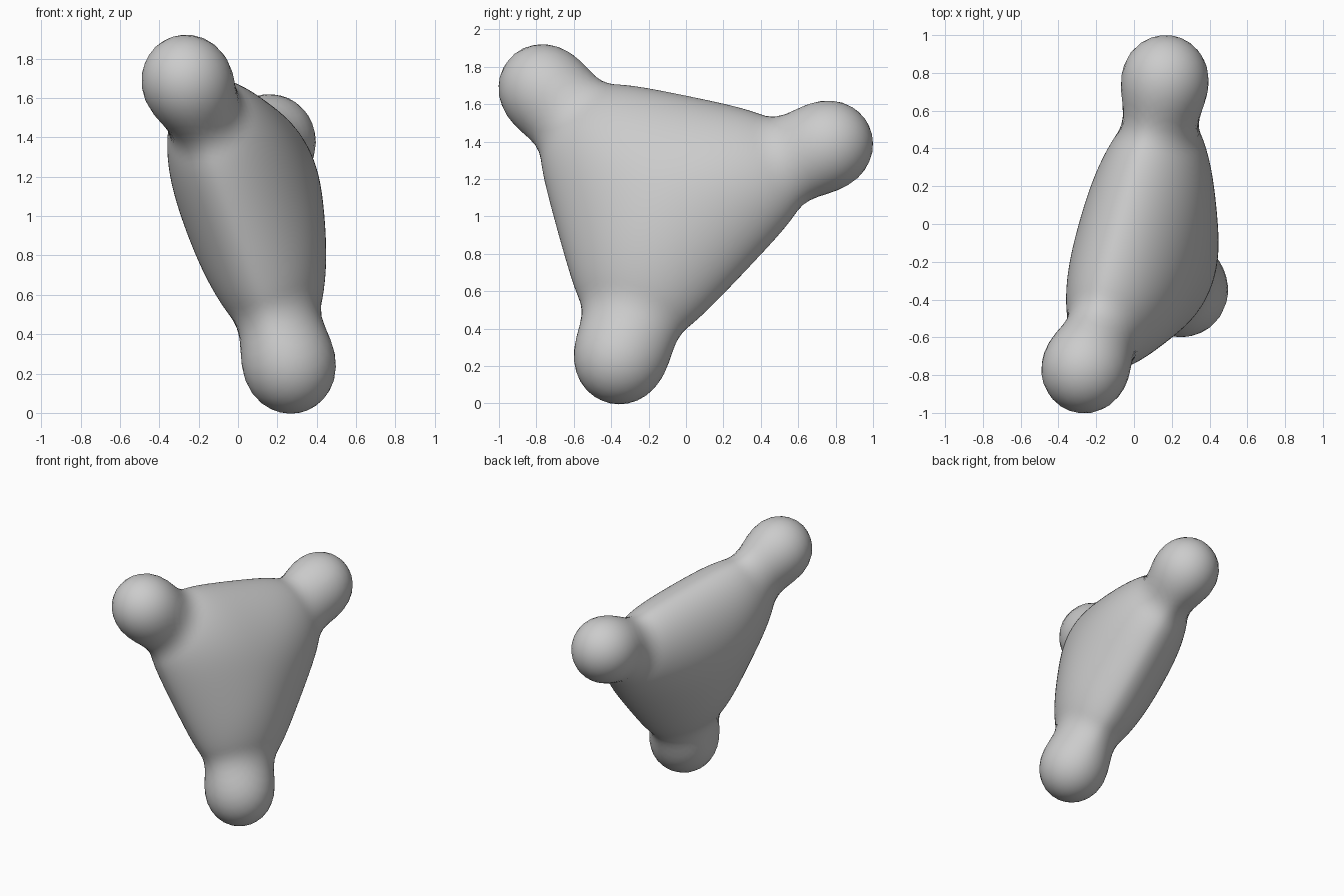
import bpy, bmesh
from mathutils import Vector

if "Cube" in bpy.data.objects:
    bpy.data.objects.remove(bpy.data.objects["Cube"])

# Three round knobs at the corners of a tilted triangle
R = 0.222
knobs = [Vector((-0.265, -0.775, 1.695)),
         Vector((0.165, 0.775, 1.39)),
         Vector((0.265, -0.36, 0.225))]
centre = (knobs[0] + knobs[1] + knobs[2]) / 3
local = [k - centre for k in knobs]
normal = (local[1] - local[0]).cross(local[2] - local[0]).normalized()
reach = [0.61, 0.59, 0.56]                    # centre to each edge midpoint
sides = [-v.normalized() / r for v, r in zip(local, reach)]

HALF_THICK, BLEND, EPS = 0.345, 0.2, 0.002
ROUND = 0.35                                  # softness of the triangle outline


def smooth_min(a, b):
    h = max(BLEND - abs(a - b), 0.0) / BLEND
    return min(a, b) - h * h * BLEND / 4


def field(p):
    # Lens-shaped body with a rounded triangular outline
    tri = -0.75 * ROUND ** 2
    for s in sides:
        e = p.dot(s)
        tri += ((e + (e * e + ROUND * ROUND) ** 0.5) / 2) ** 2
    lens = (abs(p.dot(normal)) / HALF_THICK) ** 1.8
    d = (max(lens + tri, 0.0) ** 0.5 - 1) * 0.35
    # Knobs blended into the corners
    for k in local:
        d = smooth_min(d, (p - k).length - R)
    return d


def surface_point(direction):
    lo, hi = 0.1, 1.3
    for _ in range(14):
        mid = (lo + hi) / 2
        if field(direction * mid) < 0:
            lo = mid
        else:
            hi = mid
    return direction * lo


def project(p):
    d = field(p)
    g = Vector([(field(p + Vector(e) * EPS) - d) / EPS
                for e in ((1, 0, 0), (0, 1, 0), (0, 0, 1))])
    step = g * (-d / max(g.length_squared, 0.05))
    return p + step


# Blended body: a fine sphere pushed out to the implicit surface
bm = bmesh.new()
bmesh.ops.create_icosphere(bm, subdivisions=6, radius=1)
for v in bm.verts:
    v.co = surface_point(v.co.normalized())
# Even out the spacing, keeping the points on the surface
for _ in range(8):
    for _ in range(3):
        bmesh.ops.smooth_vert(bm, verts=bm.verts, factor=0.5,
                              use_axis_x=True, use_axis_y=True, use_axis_z=True)
    for v in bm.verts:
        v.co = project(v.co)
for v in bm.verts:
    v.co = project(v.co) + centre
for f in bm.faces:
    f.smooth = True
mesh = bpy.data.meshes.new("three_knob_body")
bm.to_mesh(mesh)
bm.free()
body = bpy.data.objects.new("three_knob_body", mesh)
bpy.context.collection.objects.link(body)
